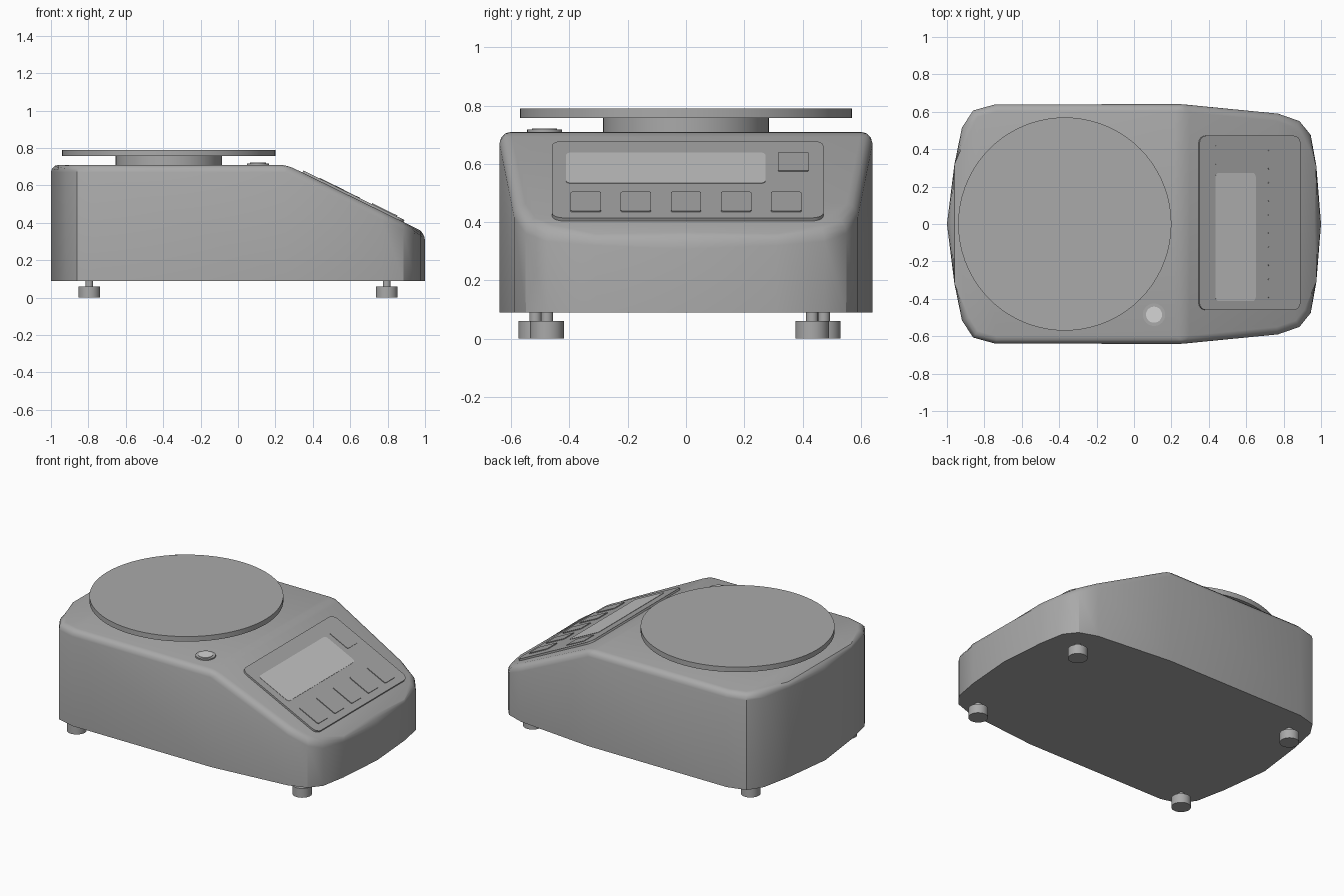
import bpy, bmesh, math
from mathutils import Matrix, Vector

cube = bpy.data.objects.get("Cube")
if cube:
    bpy.data.objects.remove(cube, do_unlink=True)


def material(name, v):
    m = bpy.data.materials.new(name)
    m.use_nodes = True
    m.diffuse_color = (v, v, v, 1)
    m.node_tree.nodes["Principled BSDF"].inputs["Base Color"].default_value = (v, v, v, 1)
    return m


GREY = material("body grey", 0.40)
PANEL = material("panel grey", 0.38)
LIGHT = material("display light grey", 0.55)
PALE = material("level pale grey", 0.66)

BASE, TOP, FOLD, SLOPE = 0.09, 0.71, 0.26, 0.49


def finish(name, bm, mat, matrix=None):
    bmesh.ops.recalc_face_normals(bm, faces=bm.faces)
    mesh = bpy.data.meshes.new(name)
    bm.to_mesh(mesh)
    bm.free()
    obj = bpy.data.objects.new(name, mesh)
    bpy.context.collection.objects.link(obj)
    mesh.materials.append(mat)
    if matrix:
        obj.matrix_world = matrix
    bpy.ops.object.select_all(action="DESELECT")
    obj.select_set(True)
    bpy.context.view_layer.objects.active = obj
    bpy.ops.object.shade_smooth_by_angle(angle=math.radians(32))
    return obj


def disc(name, x, y, z0, z1, radius, mat, sides=32):
    bm = bmesh.new()
    bmesh.ops.create_cone(bm, cap_ends=True, segments=sides, radius1=radius,
                          radius2=radius, depth=z1 - z0)
    return finish(name, bm, mat, Matrix.Translation((x, y, (z0 + z1) / 2)))


# Body: outline prism whose top folds down into the sloping console
half = [(-0.96, 0.32), (-0.92, 0.515), (-0.86, 0.607), (-0.74, 0.64), (FOLD, 0.64),
        (0.77, 0.59), (0.885, 0.55), (0.945, 0.475), (0.975, 0.31)]
outline = [(-1, 0)] + half + [(1, 0)] + [(x, -y) for x, y in reversed(half)]
bm = bmesh.new()
low = [bm.verts.new((x, y, BASE)) for x, y in outline]
high = [bm.verts.new((x, y, TOP - SLOPE * max(0, x - FOLD))) for x, y in outline]
bm.faces.new(low)
n = len(outline)
for i in range(n):
    j = (i + 1) % n
    bm.faces.new((low[i], low[j], high[j], high[i]))
a = half.index((FOLD, 0.64)) + 1
b = n - a
bm.faces.new(high[a:b + 1])
bm.faces.new(high[b:] + high[:a + 1])
rim = [e for e in bm.edges if all(v in high for v in e.verts)
       and not (e.verts[0].co.x == FOLD and e.verts[1].co.x == FOLD)]
bmesh.ops.bevel(bm, geom=rim, offset=0.04, segments=3, profile=0.5, affect="EDGES")
finish("body", bm, GREY)

# Weighing pan and its hub
disc("pan_hub", -0.37, 0, TOP - 0.01, 0.757, 0.285, GREY, 48)
disc("weighing_pan", -0.37, 0, 0.757, 0.79, 0.57, GREY, 72)

# Round level indicator
disc("level_ring", 0.107, -0.485, TOP - 0.01, 0.718, 0.06, GREY)
disc("level_window", 0.107, -0.485, 0.715, 0.721, 0.043, PALE)

# Feet on short stems
for end, x, y_mid in (("right", -0.795, 0.495), ("left", 0.795, 0.455)):
    for side, name in ((-1, "front"), (1, "rear")):
        y = side * y_mid - 0.022
        disc(f"{name}_{end}_foot", x, y, 0, 0.06, 0.058, GREY)
        disc(f"{name}_{end}_foot_stem", x, y, 0.05, BASE + 0.01, 0.021, GREY, 16)


# Console parts: rounded plates lying on the slope
TILT = math.atan(SLOPE)


def slope_plate(name, x0, x1, y0, y1, bottom, top, radius, mat):
    xm, ym = (x0 + x1) / 2, (y0 + y1) / 2
    bm = bmesh.new()
    bmesh.ops.create_cube(bm, size=1)
    bmesh.ops.scale(bm, vec=((x1 - x0) / math.cos(TILT), y1 - y0, top - bottom), verts=bm.verts)
    bmesh.ops.translate(bm, vec=(0, 0, (top + bottom) / 2), verts=bm.verts)
    uprights = [e for e in bm.edges
                if abs(e.verts[0].co.z - e.verts[1].co.z) > (top - bottom) / 2]
    bmesh.ops.bevel(bm, geom=uprights, offset=radius, segments=4, profile=0.5, affect="EDGES")
    spot = Vector((xm, ym, TOP - SLOPE * (xm - FOLD)))
    return finish(name, bm, mat, Matrix.Translation(spot) @ Matrix.Rotation(TILT, 4, "Y"))


slope_plate("control_panel", 0.345, 0.885, -0.46, 0.472, -0.01, 0.012, 0.04, PANEL)
slope_plate("display", 0.43, 0.645, -0.412, 0.273, 0.008, 0.014, 0.02, LIGHT)
slope_plate("power_key", 0.43, 0.56, 0.316, 0.42, 0.008, 0.015, 0.006, PANEL)
for i in range(5):
    y = -0.344 + i * 0.172
    slope_plate(f"key_{i + 1}", 0.71, 0.845, y - 0.052, y + 0.052, 0.008, 0.017, 0.008, PANEL)
